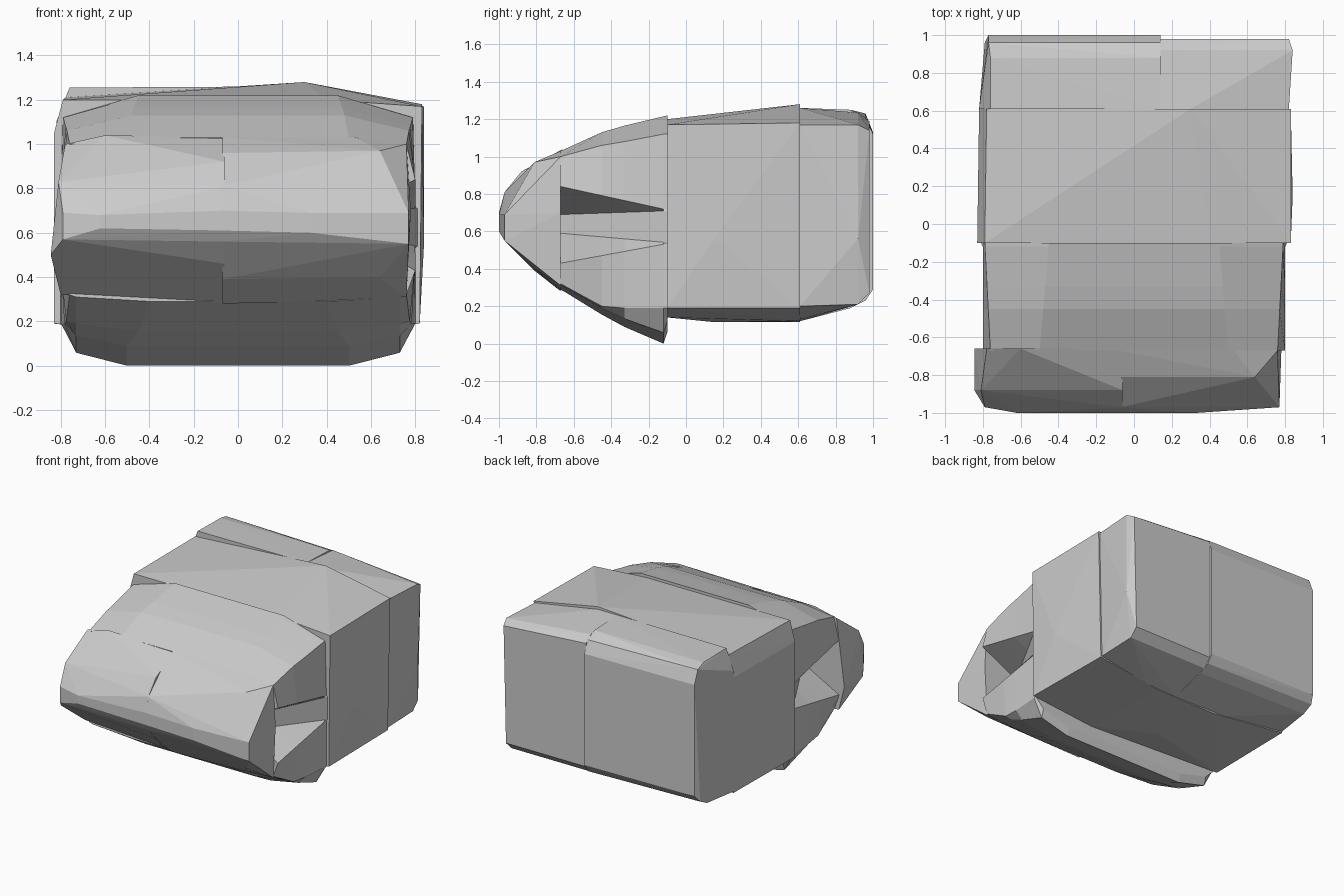
import bpy, bmesh


def finish(name, bm):
    bmesh.ops.recalc_face_normals(bm, faces=bm.faces)
    mesh = bpy.data.meshes.new(name)
    bm.to_mesh(mesh)
    bm.free()
    obj = bpy.data.objects.new(name, mesh)
    bpy.context.collection.objects.link(obj)
    return obj


def hull(name, sections):
    """Convex faceted block; sections = [(y, [(x, z), ...]), ...]"""
    bm = bmesh.new()
    for y, pts in sections:
        for x, z in pts:
            bm.verts.new((x, y, z))
    res = bmesh.ops.convex_hull(bm, input=bm.verts)
    junk = {v for v in res["geom_interior"] + res["geom_unused"]
            if isinstance(v, bmesh.types.BMVert)}
    bmesh.ops.delete(bm, geom=list(junk), context='VERTS')
    return finish(name, bm)


def loft(name, sections):
    bm = bmesh.new()
    rings = [[bm.verts.new((x, y, z)) for x, z in pts] for y, pts in sections]
    n = len(rings[0])
    for a, b in zip(rings, rings[1:]):
        for i in range(n):
            bm.faces.new((a[i], a[(i + 1) % n], b[(i + 1) % n], b[i]))
    bm.faces.new(rings[0])
    bm.faces.new(rings[-1])
    return finish(name, bm)


# Middle block
hull("middle_block", [
    (-0.1, [(-0.83, 0.19), (0.3, 0.14), (0.82, 0.19),
            (0.83, 1.17), (0.4, 1.2), (-0.79, 1.2), (-0.83, 1.05)]),
    (0.15, [(-0.1, 0.115), (0.84, 0.56)]),
    (0.61, [(-0.82, 0.19), (-0.2, 0.115), (0.3, 0.12), (0.81, 0.19),
            (0.83, 1.18), (0.3, 1.28), (-0.78, 1.21), (-0.82, 1.05)]),
])

# Rear blocks, split slightly right of centre
hull("rear_block_left", [
    (0.61, [(-0.82, 0.2), (-0.3, 0.13), (0.14, 0.12), (0.14, 1.26),
            (-0.76, 1.255), (-0.82, 1.1)]),
    (0.88, [(-0.79, 0.21), (0.14, 0.19), (0.14, 1.25), (-0.76, 1.25)]),
    (0.96, [(-0.79, 0.25), (0.14, 0.23), (0.14, 1.21), (-0.77, 1.23)]),
    (1.0, [(-0.77, 0.3), (0.14, 0.29), (0.14, 1.12), (-0.77, 1.13)]),
])
hull("rear_block_right", [
    (0.61, [(0.14, 0.12), (0.4, 0.13), (0.8, 0.2), (0.82, 1.17),
            (0.3, 1.26), (0.14, 1.26)]),
    (0.92, [(0.14, 0.21), (0.8, 0.21), (0.84, 0.56), (0.84, 1.17), (0.14, 1.235)]),
    (0.98, [(0.14, 0.27), (0.8, 0.27), (0.82, 1.14), (0.14, 1.19)]),
])


# Nose body with a tapering side notch on each side
def nose_section(y, bottom, low_side, high_side, top, flat):
    t = (y + 0.67) / 0.57

    def mix(a, b):
        return a + (b - a) * t
    right = [(flat, bottom), (0.73, bottom + mix(0.02, 0.06)),
             (mix(0.76, 0.8), low_side),
             (0.8, mix(0.43, 0.535)), (mix(0.5, 0.81), mix(0.59, 0.54)),
             (mix(0.5, 0.81), mix(0.69, 0.71)), (0.8, mix(0.84, 0.715)),
             (mix(0.76, 0.79), high_side), (mix(0.5, 0.45), top)]
    return y, right + [(-x, z) for x, z in reversed(right)]


loft("nose_body", [
    nose_section(-0.67, 0.29, 0.32, 1.0, 1.03, 0.40),
    nose_section(-0.45, 0.155, 0.20, 1.06, 1.13, 0.45),
    nose_section(-0.33, 0.09, 0.19, 1.08, 1.165, 0.5),
    nose_section(-0.12, 0.0, 0.19, 1.12, 1.215, 0.5),
    nose_section(-0.10, 0.06, 0.19, 1.12, 1.22, 0.5),
])

# Nose tip halves
hull("nose_tip_left", [
    (-1.0, [(-0.62, 0.62), (-0.62, 0.68), (-0.06, 0.61), (-0.06, 0.7)]),
    (-0.97, [(-0.79, 0.57), (-0.79, 0.69), (-0.06, 0.56), (-0.06, 0.81)]),
    (-0.88, [(-0.845, 0.5), (-0.81, 0.83), (-0.06, 0.46), (-0.06, 0.92)]),
    (-0.66, [(-0.845, 0.5), (-0.8, 0.32), (-0.06, 0.28), (-0.06, 1.03),
             (-0.6, 1.04), (-0.78, 1.0)]),
])
hull("nose_tip_right", [
    (-1.0, [(-0.07, 0.61), (-0.07, 0.7), (0.33, 0.6), (0.33, 0.69)]),
    (-0.97, [(-0.07, 0.56), (-0.07, 0.81), (0.77, 0.55), (0.77, 0.69)]),
    (-0.81, [(-0.07, 0.39), (0.64, 0.4), (0.64, 0.97), (-0.07, 0.96)]),
    (-0.67, [(-0.07, 0.28), (0.33, 0.29), (0.76, 0.31), (0.78, 0.7),
             (0.76, 1.0), (0.53, 1.03), (-0.07, 1.03)]),
])
